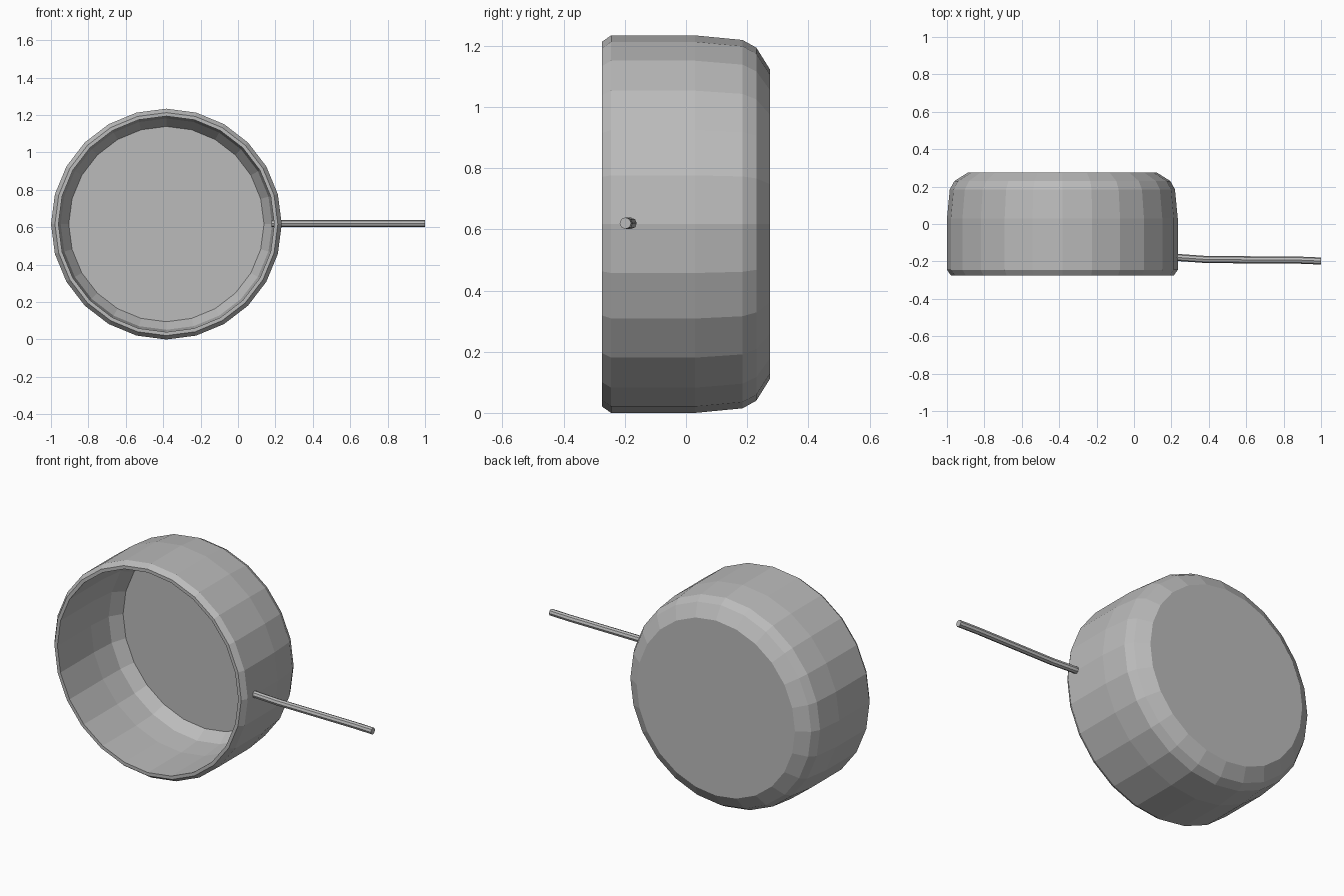
import bpy, bmesh, math
from mathutils import Vector

if "Cube" in bpy.data.objects:
    bpy.data.objects.remove(bpy.data.objects["Cube"])

CX, CZ = -0.383, 0.617

metal = bpy.data.materials.new("grey_metal")
metal.diffuse_color = (0.5, 0.5, 0.5, 1)
metal.use_nodes = True
metal.node_tree.nodes["Principled BSDF"].inputs["Base Color"].default_value = metal.diffuse_color


def finish(name, bm):
    bmesh.ops.recalc_face_normals(bm, faces=bm.faces)
    me = bpy.data.meshes.new(name)
    bm.to_mesh(me)
    bm.free()
    me.materials.append(metal)
    ob = bpy.data.objects.new(name, me)
    bpy.context.collection.objects.link(ob)
    return ob


def loft(name, rings):
    """Join vertex rings with quads and cap both ends."""
    bm = bmesh.new()
    vs = [[bm.verts.new(p) for p in r] for r in rings]
    n = len(vs[0])
    for a, b in zip(vs, vs[1:]):
        for i in range(n):
            j = (i + 1) % n
            bm.faces.new((a[i], a[j], b[j], b[i]))
    bm.faces.new(vs[0])
    bm.faces.new(vs[-1])
    return finish(name, bm)


def circle(n):
    return [(math.cos(2 * math.pi * i / n), math.sin(2 * math.pi * i / n)) for i in range(n)]


# Pan bowl: (radius, y) from outer base over the rim to the inner floor
profile = [(0.505, 0.275), (0.577, 0.23), (0.602, 0.185), (0.617, 0.03),
           (0.617, -0.245), (0.596, -0.275), (0.577, -0.275),
           (0.577, 0.03), (0.565, 0.175), (0.522, 0.245)]
loft("pan_bowl", [[Vector((CX + r * c, y, CZ + r * s)) for c, s in circle(24)]
                  for r, y in profile])

# Handle: thin, slightly bent rod through the side wall
path = [(0.18, -0.18), (0.25, -0.18), (0.39, -0.19), (0.88, -0.193), (1.0, -0.198)]
R = 0.019
loft("handle", [[Vector((x, y + R * c, CZ + 0.003 + R * s)) for c, s in circle(8)]
                for x, y in path])
